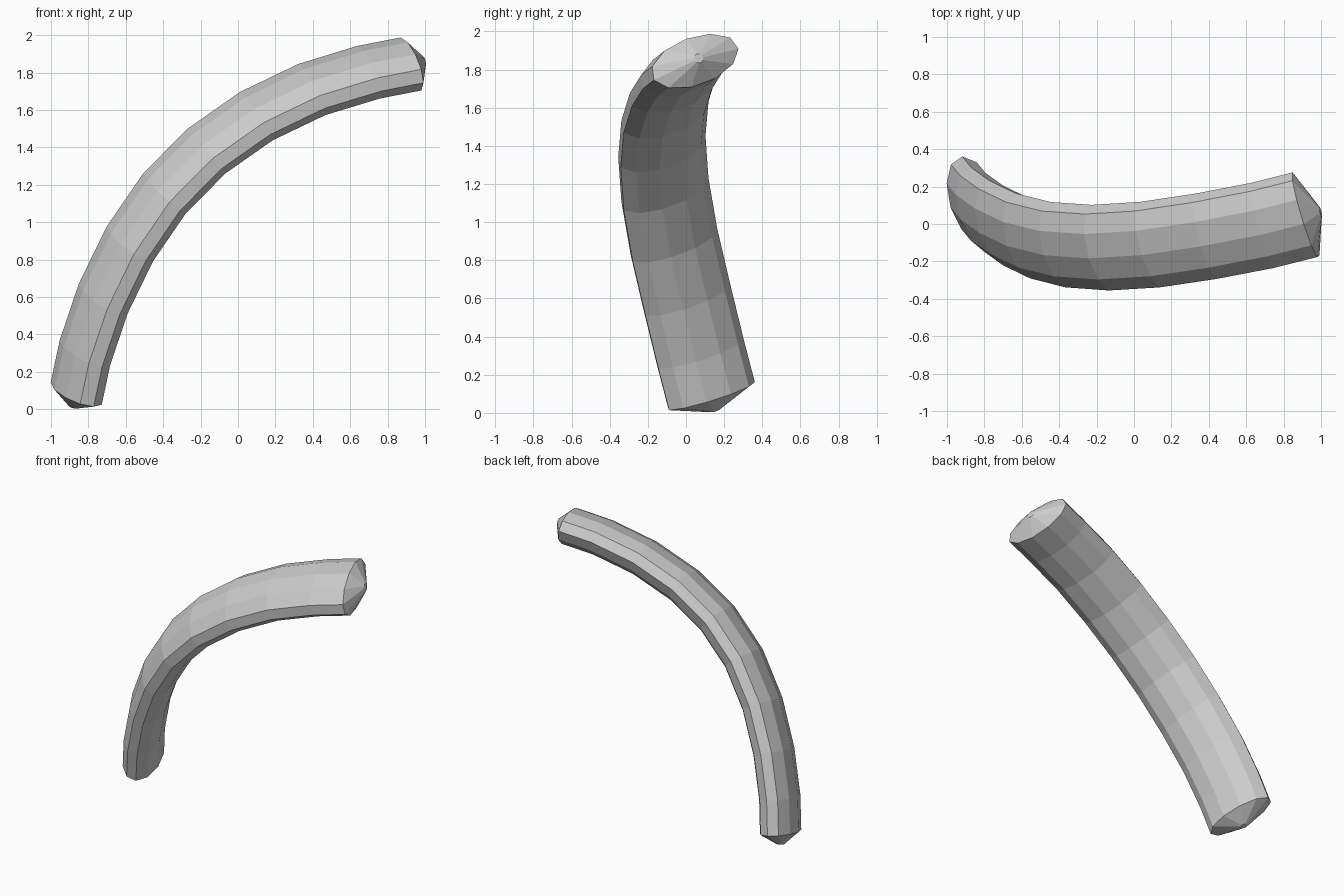
import bpy, bmesh, math
from mathutils import Vector

if "Cube" in bpy.data.objects:
    bpy.data.objects.remove(bpy.data.objects["Cube"])

# Centre line of the curved bar
PATH = [Vector(p) for p in (
    (-.862, .13, .09), (-.815, .073, .31), (-.718, .003, .597), (-.577, -.065, .887),
    (-.392, -.112, 1.157), (-.168, -.128, 1.382), (.094, -.112, 1.566),
    (.39, -.068, 1.708), (.692, -.01, 1.80), (.918, .047, 1.844))]
SIDES, WIDE, THIN = 11, .25, .127      # oval section
CAP, TIP = .083, .025                  # cone height and tip radius
ACROSS = Vector((-.288, .898, .332)).normalized()   # long axis, square to the bend

bm = bmesh.new()


def ring(centre, tangent, a, b):
    u = (ACROSS - tangent * ACROSS.dot(tangent)).normalized()
    n = tangent.cross(u)
    verts = []
    for i in range(SIDES):
        t = math.pi / 2 + 2 * math.pi * i / SIDES
        verts.append(bm.verts.new(centre + u * a * math.cos(t) + n * b * math.sin(t)))
    return verts


# Sections along the bar, with a shallow cone at each end
last = len(PATH) - 1
tangents = [(PATH[min(i + 1, last)] - PATH[max(i - 1, 0)]).normalized() for i in range(last + 1)]
rings = [ring(PATH[0] - tangents[0] * CAP, tangents[0], TIP, TIP)]
rings += [ring(p, t, WIDE, THIN) for p, t in zip(PATH, tangents)]
rings.append(ring(PATH[-1] + tangents[-1] * CAP, tangents[-1], TIP, TIP))

# Skin and small flat tips
for r0, r1 in zip(rings, rings[1:]):
    for i in range(SIDES):
        j = (i + 1) % SIDES
        bm.faces.new((r0[i], r0[j], r1[j], r1[i]))
bm.faces.new(rings[0])
bm.faces.new(rings[-1])
bmesh.ops.recalc_face_normals(bm, faces=bm.faces)

mesh = bpy.data.meshes.new("curved_bar")
bm.to_mesh(mesh)
bm.free()
bpy.context.collection.objects.link(bpy.data.objects.new("curved_bar", mesh))
